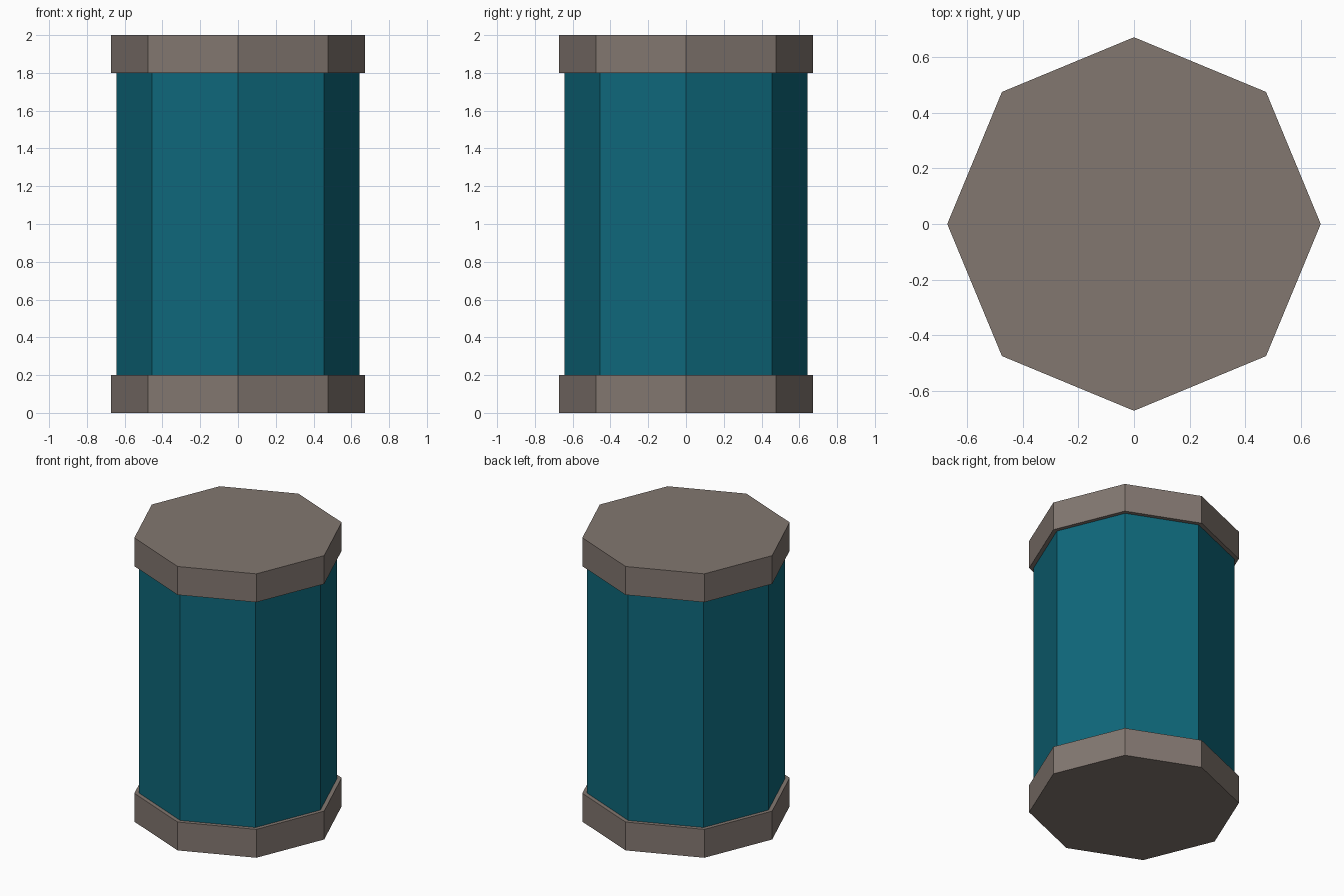
import bpy

if "Cube" in bpy.data.objects:
    bpy.data.objects.remove(bpy.data.objects["Cube"])


def material(name, color):
    m = bpy.data.materials.new(name)
    m.diffuse_color = (*color, 1.0)
    m.use_nodes = True
    m.node_tree.nodes["Principled BSDF"].inputs["Base Color"].default_value = m.diffuse_color
    return m


def octagon_prism(name, radius, z0, z1, mat):
    # eight flat sides with corners on the x and y axes
    bpy.ops.mesh.primitive_cylinder_add(
        vertices=8, radius=radius, depth=z1 - z0, location=(0, 0, (z0 + z1) / 2))
    ob = bpy.context.object
    ob.name = name
    ob.data.materials.append(mat)
    return ob


stone = material("warm grey", (0.225, 0.185, 0.163))
teal = material("deep teal", (0.0045, 0.138, 0.198))

# End caps
octagon_prism("bottom_cap", 0.672, 0.0, 0.2, stone)
octagon_prism("top_cap", 0.672, 1.8, 2.0, stone)

# Barrel body between the caps
octagon_prism("barrel_body", 0.643, 0.2, 1.8, teal)
